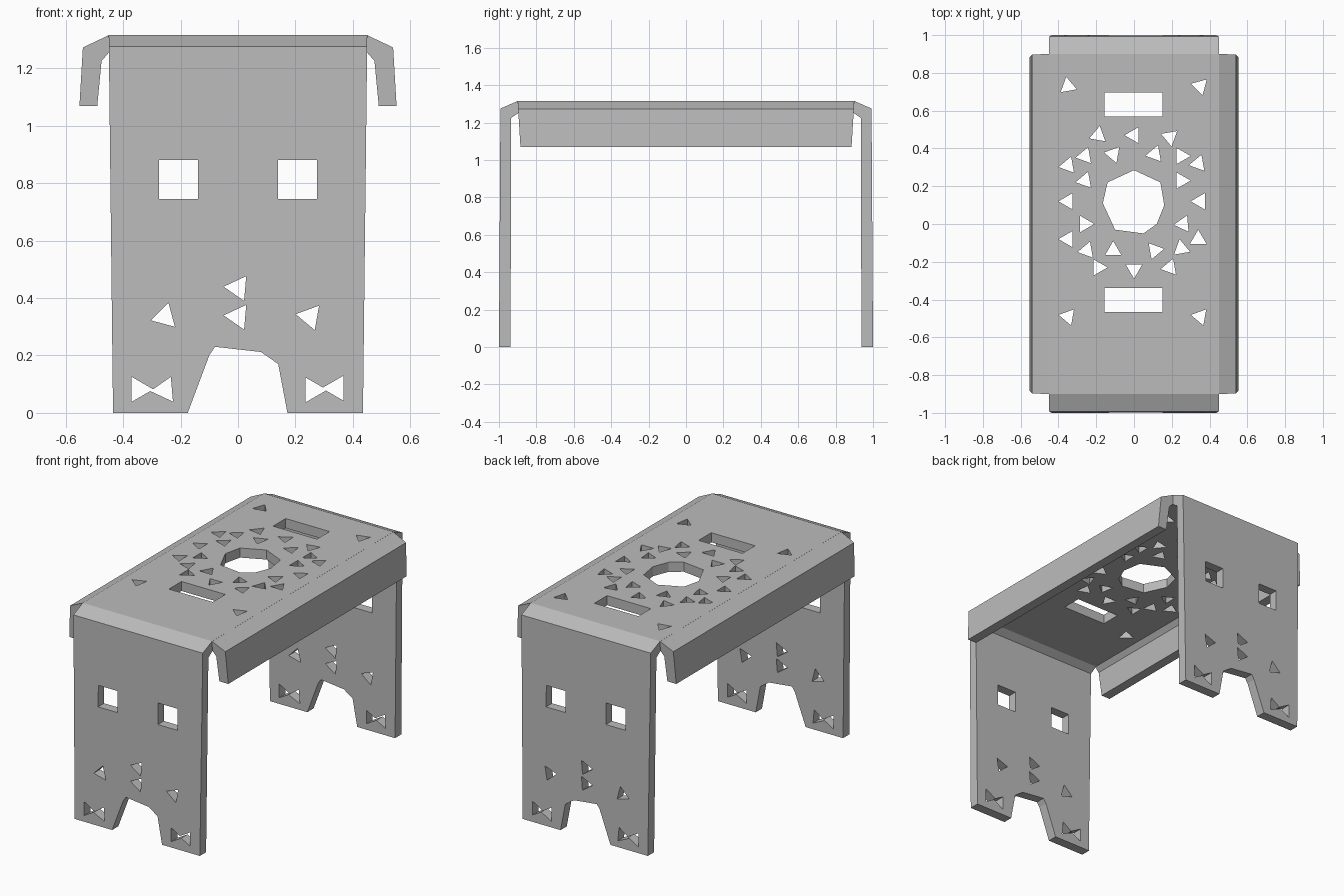
import bpy, bmesh, math
from mathutils import Vector

default = bpy.data.objects.get("Cube")
if default:
    bpy.data.objects.remove(default)

grey = bpy.data.materials.new("sheet grey")
grey.use_nodes = True
COLOUR = (0.5, 0.5, 0.5, 1)
grey.diffuse_color = COLOUR
grey.node_tree.nodes["Principled BSDF"].inputs["Base Color"].default_value = COLOUR

TOP = 1.315


def add_prism(bm, outline, place, start, end):
    """Closed prism: place(u, v, depth) puts each outline point in space."""
    low = [bm.verts.new(place(u, v, start)) for u, v in outline]
    high = [bm.verts.new(place(u, v, end)) for u, v in outline]
    bm.faces.new(low)
    bm.faces.new(high)
    for i in range(len(low)):
        j = (i + 1) % len(low)
        bm.faces.new((low[i], low[j], high[j], high[i]))


def finish(bm, name):
    bmesh.ops.recalc_face_normals(bm, faces=bm.faces)
    mesh = bpy.data.meshes.new(name)
    bm.to_mesh(mesh)
    bm.free()
    mesh.materials.append(grey)
    obj = bpy.data.objects.new(name, mesh)
    bpy.context.collection.objects.link(obj)
    return obj


def rectangle(x0, x1, y0, y1):
    return [(x0, y0), (x1, y0), (x1, y1), (x0, y1)]


def triangle(x, y, degrees, radius=0.05):
    return [(x + radius * math.cos(math.radians(degrees + k * 120)),
             y + radius * math.sin(math.radians(degrees + k * 120))) for k in range(3)]


def cut(target, outlines, place, start, end, name):
    """Cut a set of outlines through the target, then drop the cutter."""
    bm = bmesh.new()
    for outline in outlines:
        add_prism(bm, outline, place, start, end)
    cutter = finish(bm, name)
    cutter.hide_render = True
    mod = target.modifiers.new(name, "BOOLEAN")
    mod.operation = "DIFFERENCE"
    mod.solver = "EXACT"
    mod.use_self = True
    mod.object = cutter
    bpy.context.view_layer.objects.active = target
    bpy.ops.object.modifier_apply(modifier=name)
    bpy.data.objects.remove(cutter)


# Seat and both end panels: one bent strip, slightly narrower at the feet
half = [(-1, 0), (-0.992, 1.275), (-0.9, TOP)]
inner = [(-0.89, 1.255), (-0.935, 1.225), (-0.938, 0)]
flip = lambda pts: [(-y, z) for y, z in reversed(pts)]
strip = half + flip(half) + flip(inner) + inner
bm = bmesh.new()
add_prism(bm, strip, lambda y, z, s: Vector((s * (0.435 + 0.015 * z / TOP), y, z)), -1, 1)
body = finish(bm, "seat_and_end_panels")

# Side flanges folded down along the long edges
flange = [(0.449, TOP), (0.54, 1.272), (0.552, 1.068), (0.49, 1.068),
          (0.475, 1.225), (0.449, 1.255)]
for side, label in ((1, "left"), (-1, "right")):
    bm = bmesh.new()
    add_prism(bm, flange,
              lambda x, z, s: Vector((side * x, s * (0.885 + 0.015 * (z - 1.068) / 0.247), z)),
              -1, 1)
    finish(bm, label + "_side_flange")

# Seat openings: centre hole, two slots, ring of triangles (x, y, angle)
centre_hole = [(0, 0.285), (0.14, 0.22), (0.16, 0.1), (0.12, 0), (0.05, -0.05),
               (-0.1, -0.03), (-0.165, 0.11), (-0.14, 0.22)]
seat_triangles = [
    (-0.35, 0.73, 100), (0.35, 0.73, 285), (-0.19, 0.47, 80), (0, 0.47, 180),
    (0.19, 0.46, 280), (-0.35, 0.31, 190), (-0.26, 0.36, 190), (-0.11, 0.37, 170),
    (0.11, 0.37, 190), (0.25, 0.36, 0), (0.34, 0.32, 190), (-0.26, 0.23, 190),
    (0.25, 0.23, 0), (-0.35, 0.12, 180), (0.35, 0.12, 180), (-0.26, 0, 0),
    (0.26, 0, 185), (-0.35, -0.08, 180), (0.34, -0.08, 330), (-0.25, -0.14, 190),
    (-0.11, -0.14, 210), (0.11, -0.14, 10), (0.25, -0.13, 340), (-0.19, -0.23, 0),
    (0, -0.24, 270), (0.19, -0.23, 190), (-0.35, -0.49, 170), (0.35, -0.49, 170)]
seat_cuts = [centre_hole, rectangle(-0.155, 0.15, 0.57, 0.695),
             rectangle(-0.155, 0.15, -0.465, -0.34)]
seat_cuts += [triangle(*t) for t in seat_triangles]
cut(body, seat_cuts, lambda x, y, d: Vector((x, y, d)), 1.15, 1.4, "seat_cutter")

# End panel openings: foot arch, square grips, triangles (x, z, angle)
arch = [(-0.178, -0.1), (-0.175, 0), (-0.1, 0.2), (-0.08, 0.23), (0.08, 0.212),
        (0.14, 0.17), (0.172, 0), (0.175, -0.1)]
panel_triangles = [(-0.255, 0.335, 195), (0, 0.435, 175), (0, 0.335, 175),
                   (0.25, 0.335, 170), (-0.345, 0.082, 0), (-0.255, 0.08, 185),
                   (0.26, 0.08, 0), (0.342, 0.086, 180)]
panel_cuts = [arch, rectangle(-0.275, -0.14, 0.745, 0.88), rectangle(0.14, 0.275, 0.745, 0.88)]
panel_cuts += [triangle(*t) for t in panel_triangles]
cut(body, panel_cuts, lambda x, z, d: Vector((x, d, z)), -1.1, 1.1, "panel_cutter")
